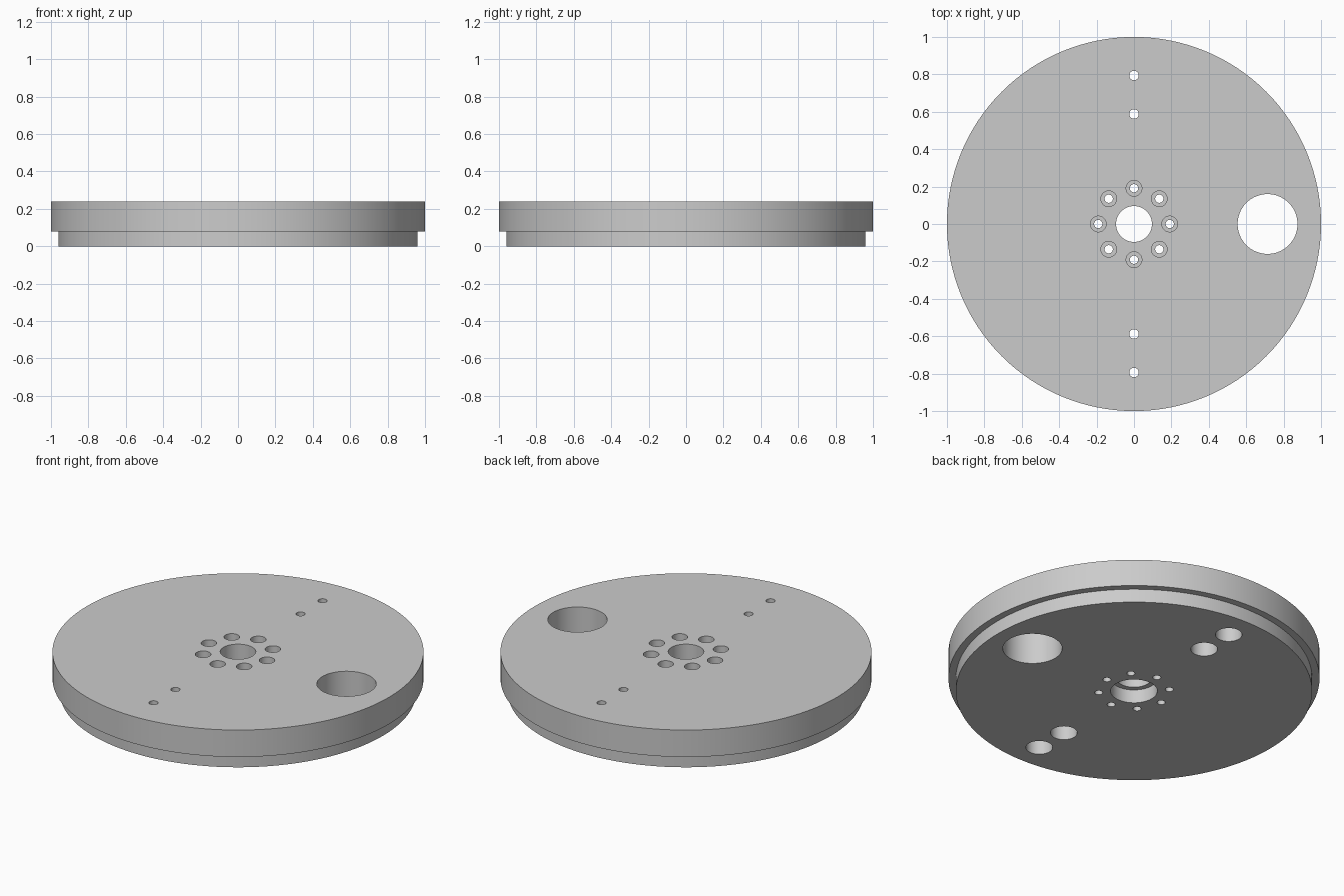
import bpy
import bmesh
from math import cos, sin, pi, radians

if "Cube" in bpy.data.objects:
    bpy.data.objects.remove(bpy.data.objects["Cube"], do_unlink=True)

TOP = 0.24      # upper face height
STEP = 0.08     # height of the lower shoulder
OVER = 0.05     # how far cutters stick out


def lathe(bm, profile, x=0, y=0, sides=48):
    """Closed solid of revolution from (radius, height) points, bottom to top."""
    rings = [[bm.verts.new((x + r * cos(2 * pi * i / sides),
                            y + r * sin(2 * pi * i / sides), z))
              for i in range(sides)] for r, z in profile]
    for low, high in zip(rings, rings[1:]):
        for i in range(sides):
            j = (i + 1) % sides
            bm.faces.new((low[i], low[j], high[j], high[i]))
    bm.faces.new(rings[0][::-1])
    bm.faces.new(rings[-1])


def make_object(name, bm):
    mesh = bpy.data.meshes.new(name)
    bmesh.ops.recalc_face_normals(bm, faces=bm.faces[:])
    bm.to_mesh(mesh)
    bm.free()
    obj = bpy.data.objects.new(name, mesh)
    bpy.context.collection.objects.link(obj)
    return obj


def bore(bm, lower, upper, floor, x=0, y=0):
    """Stepped through hole: lower radius up to the floor, upper radius above."""
    lathe(bm, [(lower, -OVER), (lower, floor), (upper, floor), (upper, TOP + OVER)], x, y)


# Stepped disc
bm = bmesh.new()
lathe(bm, [(0.96, 0), (0.96, STEP), (1, STEP), (1, TOP)], sides=128)
disc = make_object("stepped_disc", bm)

# Hole cutters
bm = bmesh.new()
bore(bm, 0.126, 0.096, STEP)                        # centre bore
lathe(bm, [(0.16, -OVER), (0.16, TOP + OVER)], 0.714, 0, 64)   # large side hole
for k in range(8):                                  # ring of bolt holes
    a = k * pi / 4
    bore(bm, 0.022, 0.042, 0.12, 0.191 * cos(a), 0.191 * sin(a))
for y in (0.588, 0.794):                            # pairs of pin holes
    for side in (-1, 1):
        bore(bm, 0.072, 0.025, 0.12, 0, side * y)
cutter = make_object("hole_cutter", bm)
cutter.hide_render = True

# Cut the holes
cut = disc.modifiers.new("holes", "BOOLEAN")
cut.operation = "DIFFERENCE"
cut.solver = "EXACT"
cut.object = cutter
bpy.ops.object.select_all(action="DESELECT")
disc.select_set(True)
bpy.context.view_layer.objects.active = disc
bpy.ops.object.modifier_apply(modifier=cut.name)
bpy.data.objects.remove(cutter, do_unlink=True)

# Grey finish
grey = bpy.data.materials.new("plain_grey")
grey.use_nodes = True
colour = (0.6, 0.6, 0.6, 1)
grey.diffuse_color = colour
grey.node_tree.nodes["Principled BSDF"].inputs["Base Color"].default_value = colour
disc.data.materials.clear()
disc.data.materials.append(grey)
bpy.ops.object.shade_smooth_by_angle(angle=radians(30))
